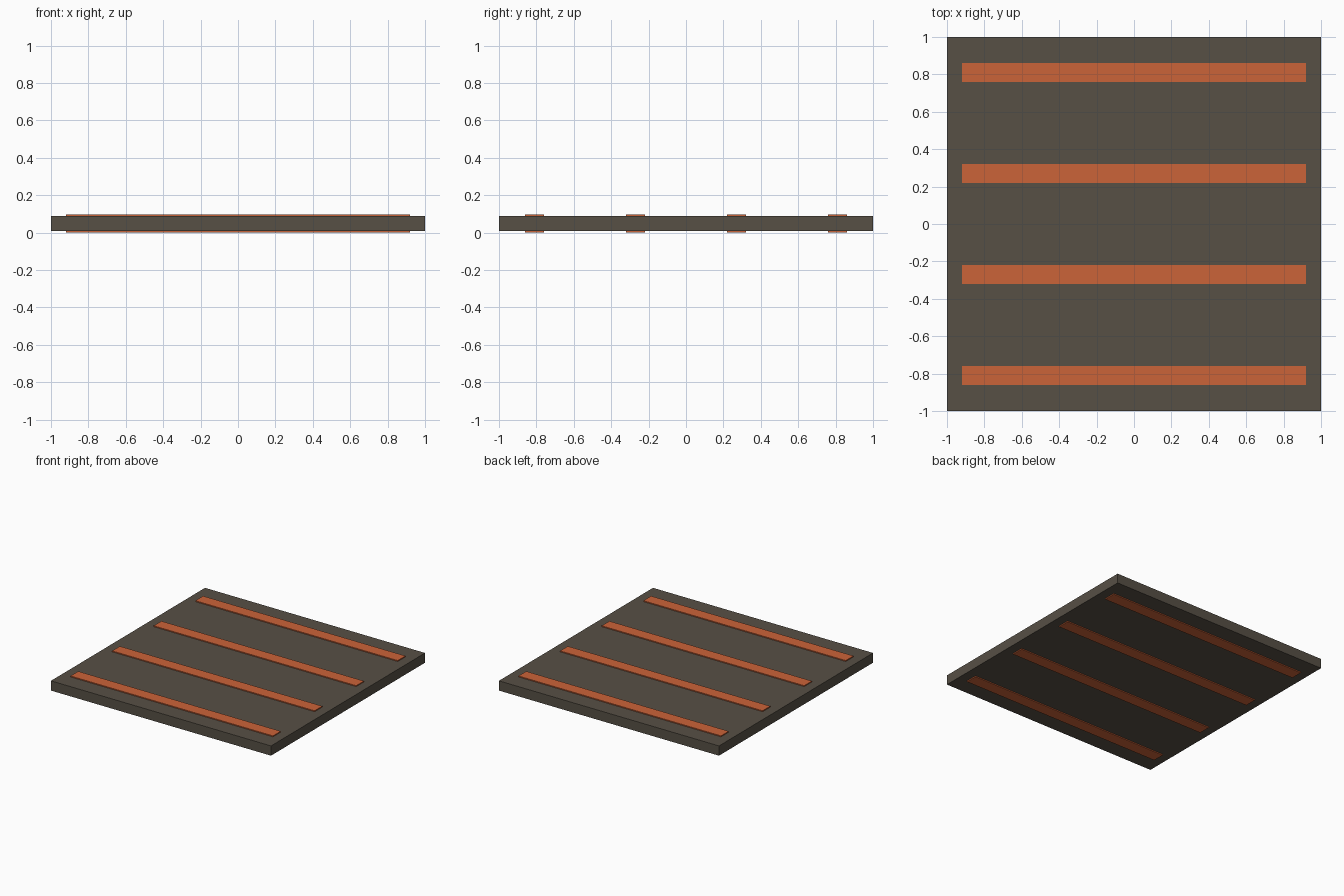
import bpy

if "Cube" in bpy.data.objects:
    bpy.data.objects.remove(bpy.data.objects["Cube"])


def box(name, size, centre, colour):
    bpy.ops.mesh.primitive_cube_add(size=1, location=centre)
    ob = bpy.context.object
    ob.name = name
    ob.scale = size
    bpy.ops.object.transform_apply(location=False, rotation=False, scale=True)
    ob.data.materials.append(colour)
    return ob


def material(name, rgb):
    mat = bpy.data.materials.new(name)
    mat.diffuse_color = (*rgb, 1)
    mat.use_nodes = True
    mat.node_tree.nodes["Principled BSDF"].inputs["Base Color"].default_value = mat.diffuse_color
    return mat


dark = material("dark_panel", (0.095, 0.08, 0.06))
orange = material("orange_stripe", (0.6, 0.125, 0.04))
MID_Z = 0.048

# Square floor panel
box("panel", (2, 2, 0.08), (0, 0, MID_Z), dark)

# Four bars running through the panel, standing slightly proud on both faces
for i in range(4):
    box(f"stripe_{i + 1}", (1.84, 0.10, 0.096), (0, -0.81 + 0.54 * i, MID_Z), orange)
